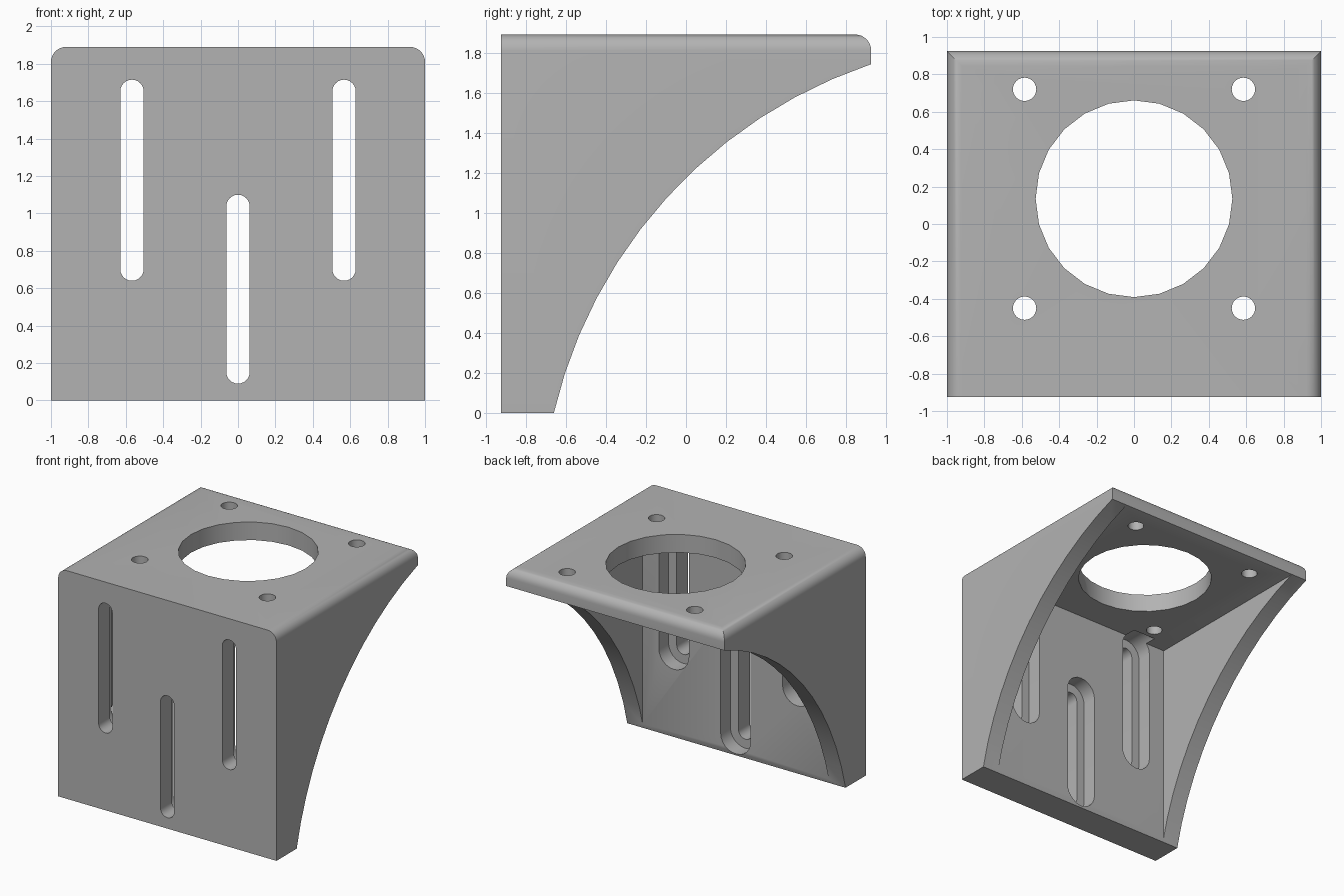
import bpy, bmesh, math
from mathutils import Vector

if "Cube" in bpy.data.objects:
    bpy.data.objects.remove(bpy.data.objects["Cube"], do_unlink=True)

HALF_X, HALF_Y, TOP = 1.0, 0.925, 1.89
WALL = 0.148
FILLET = 0.08

grey = bpy.data.materials.new("plain grey")
grey.use_nodes = True
colour = (0.45, 0.45, 0.45, 1)
grey.diffuse_color = colour
grey.node_tree.nodes["Principled BSDF"].inputs["Base Color"].default_value = colour


def arc(cx, cy, r, start, end, steps):
    angles = [math.radians(start + (end - start) * i / steps) for i in range(steps + 1)]
    return [(cx + r * math.cos(a), cy + r * math.sin(a)) for a in angles]


def prism(name, outline, axis, low, high):
    """Extrude a 2D outline along an axis from low to high."""
    place = {"X": lambda u, v: (low, u, v),
             "Y": lambda u, v: (u, low, v),
             "Z": lambda u, v: (u, v, low)}[axis]
    bm = bmesh.new()
    face = bm.faces.new([bm.verts.new(place(u, v)) for u, v in outline])
    extruded = bmesh.ops.extrude_face_region(bm, geom=[face])["geom"]
    shift = Vector([(high - low) * (axis == a) for a in "XYZ"])
    bmesh.ops.translate(bm, vec=shift,
                        verts=[g for g in extruded if isinstance(g, bmesh.types.BMVert)])
    bmesh.ops.recalc_face_normals(bm, faces=bm.faces)
    mesh = bpy.data.meshes.new(name)
    bm.to_mesh(mesh)
    bm.free()
    mesh.materials.append(grey)
    obj = bpy.data.objects.new(name, mesh)
    bpy.context.collection.objects.link(obj)
    return obj


def combine(target, tool, operation):
    """Apply a boolean and discard the tool."""
    mod = target.modifiers.new(operation, "BOOLEAN")
    mod.operation, mod.solver, mod.object = operation, "EXACT", tool
    bpy.context.view_layer.objects.active = target
    bpy.ops.object.modifier_apply(modifier=mod.name)
    bpy.data.objects.remove(tool, do_unlink=True)


def slot(cx, low, high, r):
    """Outline of an upright slot with round ends."""
    return arc(cx, high - r, r, 0, 180, 12) + arc(cx, low + r, r, 180, 360, 12)


# Side profile: curved underside and rounded rear lip
side = [(-HALF_Y, TOP), (-HALF_Y, 0)]
side += arc(1.696, -0.552, 2.42, 166.8, 108.7, 12)[1:-1]
side.insert(2, (-0.66, 0))
side += [(HALF_Y, 1.742)]
side += arc(HALF_Y - FILLET, TOP - FILLET, FILLET, 0, 90, 8)
bracket = prism("bracket", side, "X", -1.2, 1.2)

# Front profile: rounded upper corners
front = [(-HALF_X, -0.2), (HALF_X, -0.2)]
front += arc(HALF_X - FILLET, TOP - FILLET, FILLET, 0, 90, 8)
front += arc(FILLET - HALF_X, TOP - FILLET, FILLET, 90, 180, 8)
combine(bracket, prism("front_envelope", front, "Y", -1.2, 1.2), "INTERSECT")

# Hollow between the side walls, below the top plate
inner = HALF_X - WALL
hollow = [(-inner, -0.65), (inner, -0.65), (inner, 1.3), (-inner, 1.3)]
combine(bracket, prism("hollow", hollow, "Z", -0.3, 1.74), "DIFFERENCE")

# Stepped slots through the front plate: wide pocket behind, narrow slot in front
STEP = 0.075
for cx, low, high in [(0, 0.09, 1.10), (-0.567, 0.64, 1.715), (0.567, 0.64, 1.715)]:
    pocket = slot(cx, low - STEP, high + STEP, 0.0625 + STEP)
    combine(bracket, prism("pocket", pocket, "Y", WALL - HALF_Y, -0.55), "DIFFERENCE")
    combine(bracket, prism("slot", slot(cx, low, high, 0.0625), "Y", -1.1, -0.6), "DIFFERENCE")

# Large opening and four bolt holes in the top plate
HOLE_Y, BOLT = 0.135, 0.585
combine(bracket, prism("opening", arc(0, HOLE_Y, 0.526, 0, 345, 23), "Z", 1.6, 2.1), "DIFFERENCE")
for sx in (-1, 1):
    for sy in (-1, 1):
        bolt = arc(sx * BOLT, HOLE_Y + sy * BOLT, 0.0625, 0, 345, 23)
        combine(bracket, prism("bolt_hole", bolt, "Z", 1.6, 2.1), "DIFFERENCE")

# Smooth rounds, crisp edges
bpy.ops.object.select_all(action="DESELECT")
bracket.select_set(True)
bpy.context.view_layer.objects.active = bracket
bpy.ops.object.shade_smooth_by_angle(angle=math.radians(30))
